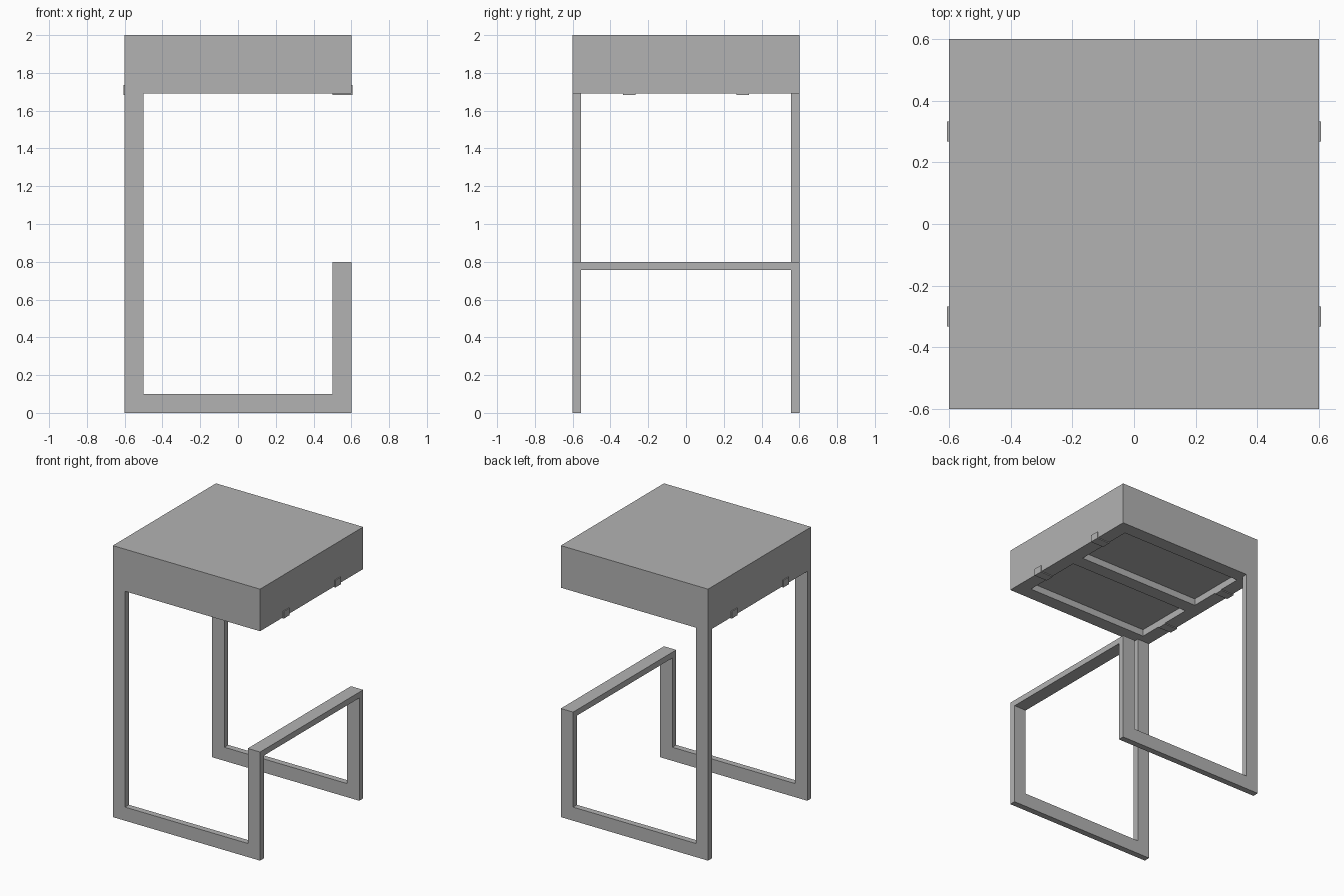
import bpy
import bmesh
from mathutils import Vector

cube = bpy.data.objects.get("Cube")
if cube:
    bpy.data.objects.remove(cube, do_unlink=True)

# Single painted finish
grey = bpy.data.materials.new("plain grey")
grey.use_nodes = True
colour = (0.45, 0.45, 0.45, 1)
grey.diffuse_color = colour
grey.node_tree.nodes["Principled BSDF"].inputs["Base Color"].default_value = colour


def finish(name, bm):
    """Turn a bmesh into a named object."""
    bmesh.ops.recalc_face_normals(bm, faces=bm.faces)
    mesh = bpy.data.meshes.new(name)
    bm.to_mesh(mesh)
    bm.free()
    mesh.materials.append(grey)
    obj = bpy.data.objects.new(name, mesh)
    bpy.context.collection.objects.link(obj)
    return obj


def box(name, low, high):
    """Box between two opposite corners."""
    low, high = Vector(low), Vector(high)
    bm = bmesh.new()
    bmesh.ops.create_cube(bm, size=1)
    bmesh.ops.scale(bm, vec=high - low, verts=bm.verts)
    bmesh.ops.translate(bm, vec=(low + high) / 2, verts=bm.verts)
    return finish(name, bm)


def extrude_profile(name, points, y0, y1):
    """Extrude an x-z outline along y."""
    bm = bmesh.new()
    face = bm.faces.new([bm.verts.new((x, y0, z)) for x, z in points])
    result = bmesh.ops.extrude_face_region(bm, geom=[face])
    verts = [v for v in result["geom"] if isinstance(v, bmesh.types.BMVert)]
    bmesh.ops.translate(bm, vec=(0, y1 - y0, 0), verts=verts)
    return finish(name, bm)


half = 0.6        # half the width and depth
bar = 0.1         # width of the frame bars
inner = half - bar
leg_y = 0.555     # inner side of the frames
seat_z = 1.69     # underside of the seat
rest_z = 0.8      # top of the footrest

# Seat block with two shallow recesses underneath
seat = box("seat", (-half, -half, seat_z), (half, half, 2))
for y0, y1 in ((-inner, -0.05), (0.05, inner)):
    cutter = box("recess_cutter", (-inner, y0, seat_z - 0.1), (inner, y1, seat_z + 0.05))
    cutter.hide_render = True
    cut = seat.modifiers.new("recess", "BOOLEAN")
    cut.operation = "DIFFERENCE"
    cut.solver = "EXACT"
    cut.object = cutter
    bpy.context.view_layer.objects.active = seat
    bpy.ops.object.modifier_apply(modifier=cut.name)
    bpy.data.objects.remove(cutter, do_unlink=True)

# Hooked side frames: tall leg, floor bar and short leg in one outline
hook = [(-half, 0), (half, 0), (half, rest_z), (inner, rest_z),
        (inner, bar), (-inner, bar), (-inner, seat_z), (-half, seat_z)]
extrude_profile("front_frame", hook, -half, -leg_y)
extrude_profile("back_frame", hook, leg_y, half)

# Footrest joining the short legs
box("footrest", (inner, -leg_y, 0.757), (half, leg_y, rest_z))

# L-shaped clips wrapping the lower side edges of the seat
t = 0.007
clip = [(half, seat_z), (half, 1.735), (half + t, 1.735),
        (half + t, seat_z - t), (inner, seat_z - t), (inner, seat_z)]
for side, sx in (("left", 1), ("right", -1)):
    for end, y in (("front", -0.3), ("back", 0.3)):
        outline = [(sx * x, z) for x, z in clip]
        extrude_profile(f"{side}_{end}_clip", outline, y - 0.033, y + 0.033)
